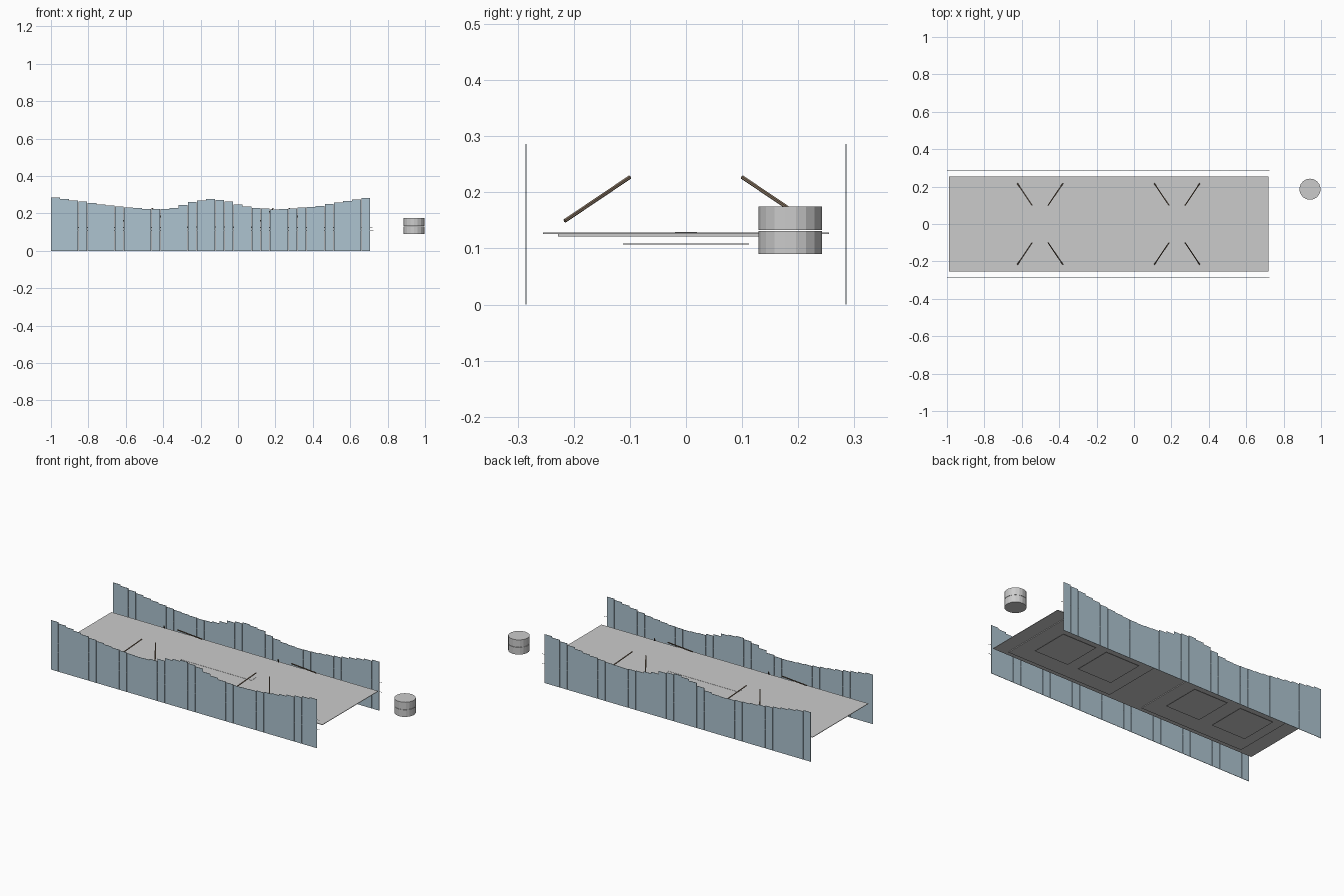
import bpy, bmesh
from mathutils import Vector

if "Cube" in bpy.data.objects:
    bpy.data.objects.remove(bpy.data.objects["Cube"])


def material(name, rgb):
    m = bpy.data.materials.new(name)
    m.diffuse_color = (*rgb, 1)
    m.use_nodes = True
    m.node_tree.nodes["Principled BSDF"].inputs["Base Color"].default_value = m.diffuse_color
    return m


blue = material("blue_panel", (0.42, 0.55, 0.63))
brown = material("brown_rod", (0.22, 0.16, 0.11))


def finish(name, bm, mat=None):
    me = bpy.data.meshes.new(name)
    bm.to_mesh(me)
    bm.free()
    ob = bpy.data.objects.new(name, me)
    bpy.context.collection.objects.link(ob)
    if mat:
        me.materials.append(mat)
    return ob


def add_box(bm, x0, x1, y0, y1, z0, z1):
    vs = bmesh.ops.create_cube(bm, size=1)["verts"]
    bmesh.ops.scale(bm, vec=(x1 - x0, y1 - y0, z1 - z0), verts=vs)
    bmesh.ops.translate(bm, vec=((x0 + x1) / 2, (y0 + y1) / 2, (z0 + z1) / 2), verts=vs)


def box(name, *dims, mat=None):
    bm = bmesh.new()
    add_box(bm, *dims)
    return finish(name, bm, mat)


def rod(name, a, b, r, sides=6, mat=None):
    a, b = Vector(a), Vector(b)
    bm = bmesh.new()
    bmesh.ops.create_cone(bm, cap_ends=True, segments=sides, radius1=r, radius2=r, depth=(b - a).length)
    bm.transform((b - a).to_track_quat("Z", "Y").to_matrix().to_4x4())
    bmesh.ops.translate(bm, vec=(a + b) / 2, verts=bm.verts)
    return finish(name, bm, mat)


# Wavy height of the side panels
WAVE = [(-1, .29), (-.85, .266), (-.75, .25), (-.6, .232), (-.45, .222), (-.36, .225),
        (-.3, .242), (-.24, .262), (-.15, .277), (-.05, .265), (.01, .244), (.1, .228),
        (.2, .222), (.3, .226), (.45, .242), (.6, .27), (.72, .288)]


def height(x):
    for (x0, z0), (x1, z1) in zip(WAVE, WAVE[1:]):
        if x <= x1:
            return z0 + (z1 - z0) * (x - x0) / (x1 - x0)


# Slatted side panels with two thin threading wires each
N, PITCH = 35, 1.708 / 35
for side, s in (("front", -1), ("back", 1)):
    bm = bmesh.new()
    for i in range(N):
        x = -1 + i * PITCH
        add_box(bm, x, x + PITCH - 0.0015, s * .285 - .001, s * .285 + .001, 0, height(x + PITCH / 2))
    finish(side + "_slats", bm, blue)
    for z in (.11, .165):
        rod(side + "_wire", (-.997, s * .285, z), (.724, s * .285, z), .001)

# Deck, backing boards and centre strip
box("deck", -.99, .72, -.255, .255, .1255, .1285)
box("backing_board_left", -.9, -.24, -.228, .228, .1215, .1255)
box("backing_board_right", -.03, .64, -.228, .228, .1215, .1255)
box("centre_strip", -.35, .1, -.02, .02, .1285, .1295)

# Hanging plates under the deck
for x in (-.827, -.525, .06, .345):
    box("under_plate", x, x + .217, -.112, .112, .107, .1085)

# Slanted rods, four around each hub
for cx in (-.502, .23):
    for sx in (-1, 1):
        for sy in (-1, 1):
            rod("slanted_rod", (cx + sx * .043, sy * .1, .227), (cx + sx * .121, sy * .216, .149), .0035, 6, brown)

# Separate round drum in two halves
for name, z0, z1 in (("drum_lower", .09, .131), ("drum_upper", .1325, .175)):
    ob = rod(name, (.941, .186, z0), (.941, .186, z1), .0565, 18)
